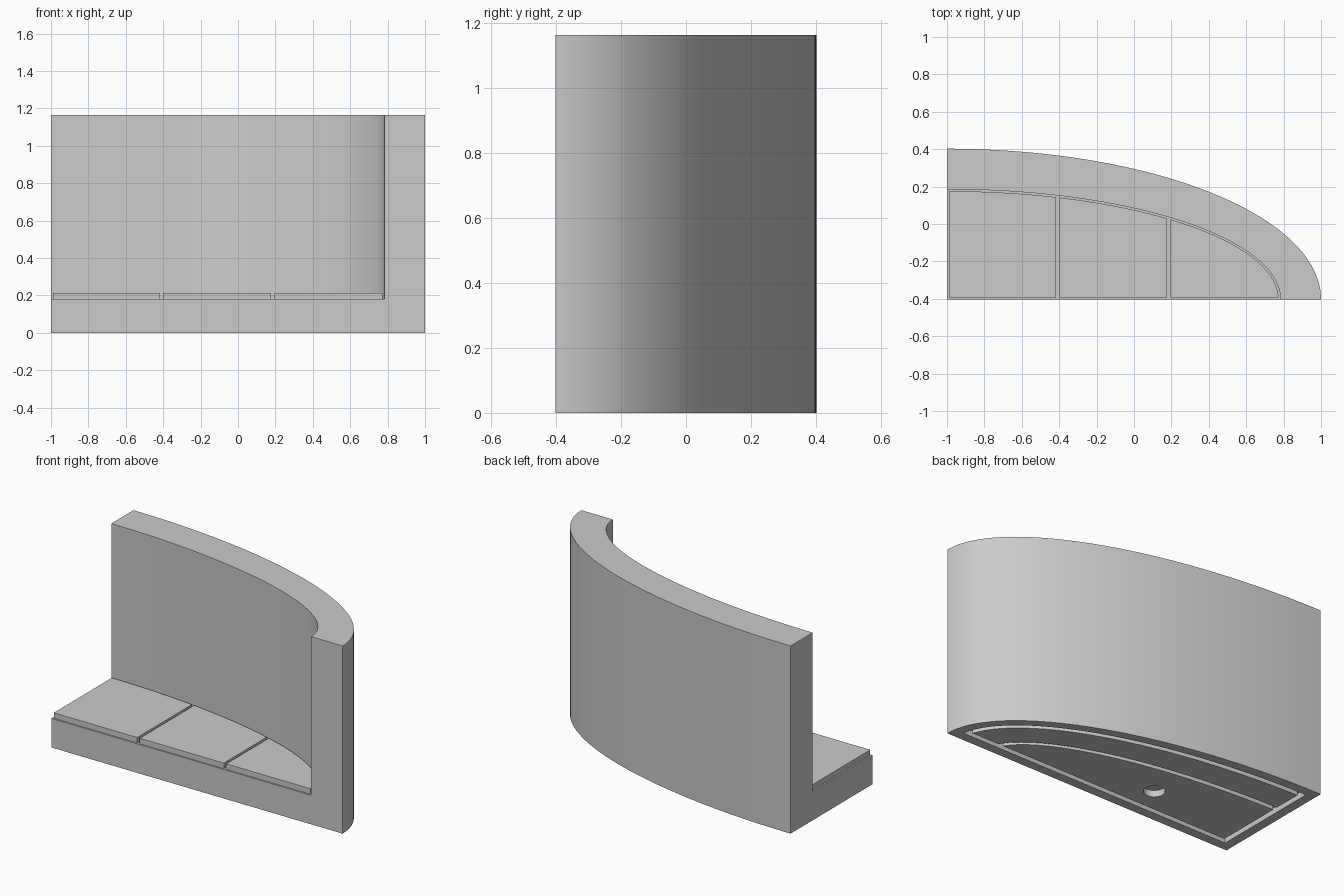
import bpy
import bmesh
from math import acos, asin, sin, cos, pi

# Remove the default cube only
cube = bpy.data.objects.get("Cube")
if cube:
    bpy.data.objects.remove(cube, do_unlink=True)

CORNER_X, CORNER_Y = -1.0, -0.4025   # straight corner of the quarter ellipse
LENGTH, DEPTH, HEIGHT = 2.0, 0.805, 1.165
WALL = 0.217
FLOOR, TILE_TOP = 0.18, 0.214

grey = bpy.data.materials.new("plain grey")
grey.use_nodes = True
grey.diffuse_color = (0.6, 0.6, 0.6, 1)
grey.node_tree.nodes["Principled BSDF"].inputs["Base Color"].default_value = (0.6, 0.6, 0.6, 1)


def arc(a, b, start, end, steps=80):
    """Points of an ellipse about the straight corner."""
    return [(a * cos(t), b * sin(t)) for t in
            (start + (end - start) * i / steps for i in range(steps + 1))]


def inset_arc(a, b, front, side):
    """Arc ending at the lines v = front and u = side."""
    return arc(a, b, asin(front / b), acos(side / a))


def finish(name, bm):
    bmesh.ops.recalc_face_normals(bm, faces=bm.faces)
    mesh = bpy.data.meshes.new(name)
    bm.to_mesh(mesh)
    bm.free()
    mesh.materials.append(grey)
    obj = bpy.data.objects.new(name, mesh)
    bpy.context.collection.objects.link(obj)
    return obj


def prism(name, outline, z0, z1):
    """Upright solid from a flat outline."""
    bm = bmesh.new()
    low = [bm.verts.new((CORNER_X + u, CORNER_Y + v, z0)) for u, v in outline]
    face = bm.faces.new(low)
    top = bmesh.ops.extrude_face_region(bm, geom=[face])["geom"]
    verts = [g for g in top if isinstance(g, bmesh.types.BMVert)]
    bmesh.ops.translate(bm, verts=verts, vec=(0, 0, z1 - z0))
    return finish(name, bm)


def band(name, outer, inner, z0, z1):
    """Closed frame-shaped solid between two matching outlines."""
    bm = bmesh.new()
    loops = [[bm.verts.new((CORNER_X + u, CORNER_Y + v, z)) for u, v in line]
             for line, z in ((outer, z0), (outer, z1), (inner, z1), (inner, z0))]
    count = len(outer)
    for k in range(4):
        p, q = loops[k], loops[(k + 1) % 4]
        for i in range(count):
            j = (i + 1) % count
            bm.faces.new((p[i], p[j], q[j], q[i]))
    return finish(name, bm)


def smooth(obj):
    bpy.ops.object.select_all(action="DESELECT")
    obj.select_set(True)
    bpy.context.view_layer.objects.active = obj
    bpy.ops.object.shade_smooth_by_angle(angle=pi / 6)


def cut(obj, cutter):
    cutter.hide_render = True
    bpy.context.view_layer.objects.active = obj
    mod = obj.modifiers.new("cut", "BOOLEAN")
    mod.operation = "DIFFERENCE"
    mod.solver = "EXACT"
    mod.object = cutter
    bpy.ops.object.modifier_apply(modifier=mod.name)
    bpy.data.objects.remove(cutter, do_unlink=True)


# Curved wall and floor in one solid
body = prism("curved_wall_and_floor", [(0, 0)] + arc(LENGTH, DEPTH, 0, pi / 2), 0, HEIGHT)

# Open niche above the floor
in_a, in_b = LENGTH - WALL, DEPTH - WALL
niche = arc(in_a, in_b, 0, pi / 2) + [(-0.1, in_b), (-0.1, -0.1), (in_a, -0.1)]
cut(body, prism("niche_cutter", niche, FLOOR, HEIGHT + 0.1))


# Perimeter groove in the underside
def inset_outline(d):
    return [(d, d)] + inset_arc(LENGTH - d, DEPTH - d, d, d)


GROOVE = 0.04
cut(body, band("perimeter_cutter", inset_outline(0.058), inset_outline(0.09), -0.05, GROOVE))

# Curved groove under the inner face of the wall
outer_line = inset_arc(in_a - 0.05, in_b - 0.05, 0.075, 0.075)
inner_line = inset_arc(in_a - 0.08, in_b - 0.08, 0.075, 0.075)
cut(body, prism("divider_cutter", outer_line + inner_line[::-1], -0.05, GROOVE))

# Round socket in the underside
socket = [(0.72 + 0.06 * cos(i * pi / 24), 0.242 + 0.06 * sin(i * pi / 24)) for i in range(48)]
cut(body, prism("socket_cutter", socket, -0.05, GROOVE))
smooth(body)

# Three floor tiles with narrow gaps
GAP = 0.01
tile_a, tile_b = in_a - GAP, in_b - GAP
for name, u0, u1 in (("right_tile", GAP, 0.583),
                     ("middle_tile", 0.6, 1.177),
                     ("left_tile", 1.194, tile_a * cos(asin(GAP / tile_b)))):
    back = arc(tile_a, tile_b, acos(u1 / tile_a), acos(u0 / tile_a), 40)
    front = [(u0, GAP)]
    if name != "left_tile":
        front.append((u1, GAP))
    smooth(prism(name, back + front, FLOOR, TILE_TOP))
